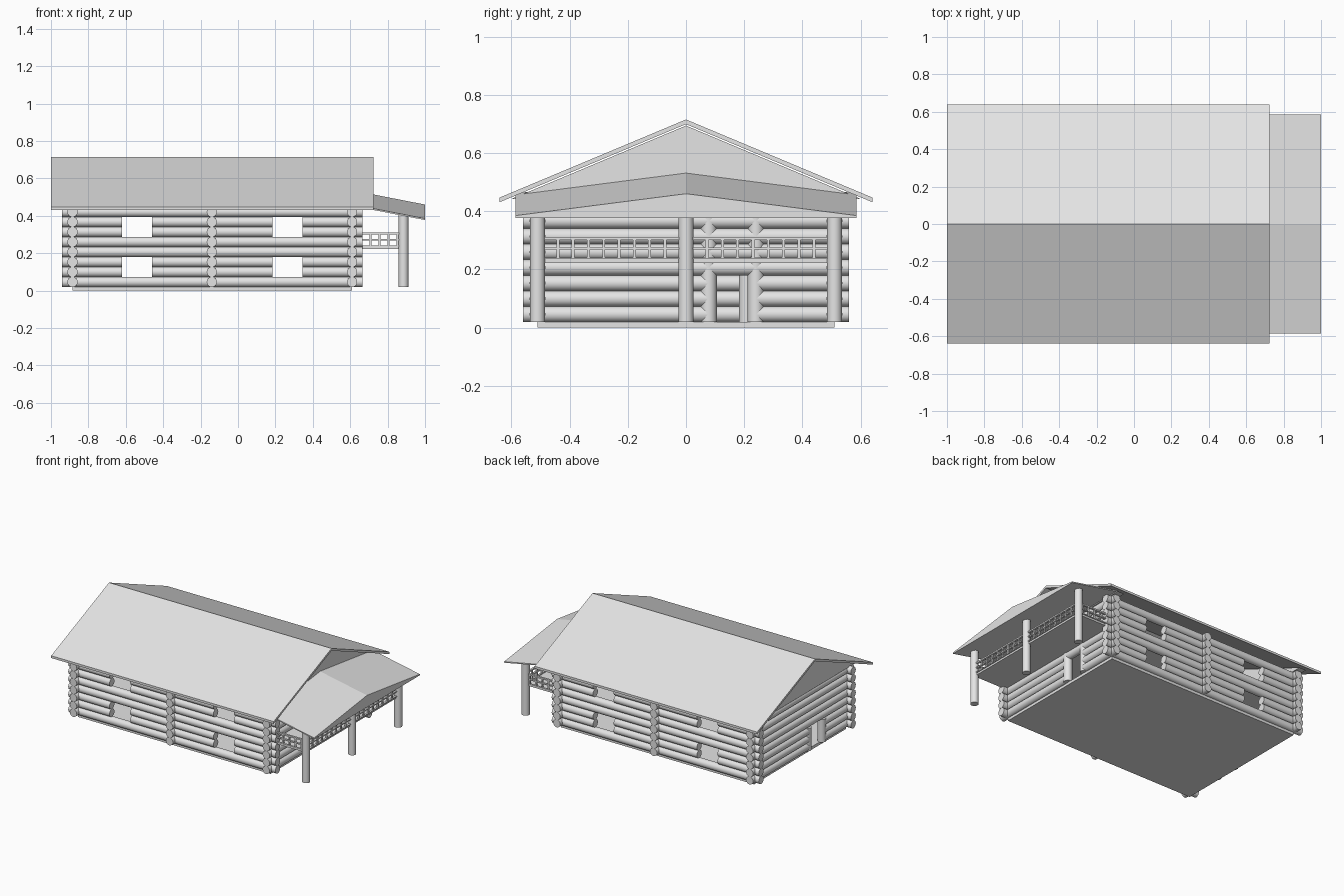
import bpy
import bmesh
import math
from mathutils import Matrix, Vector

if "Cube" in bpy.data.objects:
    bpy.data.objects.remove(bpy.data.objects["Cube"])

GREY = (0.78, 0.78, 0.78, 1)
mat = bpy.data.materials.new("light grey")
mat.use_nodes = True
mat.diffuse_color = GREY
mat.node_tree.nodes["Principled BSDF"].inputs["Base Color"].default_value = GREY

ROWS, PITCH, BASE, R = 8, 0.0535, 0.046, 0.0275
WALL_Y, LEFT_X, RIGHT_X, MID_X = 0.51, 0.61, -0.885, -0.14


def finish(name, bm, smooth=False):
    bmesh.ops.recalc_face_normals(bm, faces=bm.faces)
    mesh = bpy.data.meshes.new(name)
    bm.to_mesh(mesh)
    bm.free()
    mesh.materials.append(mat)
    obj = bpy.data.objects.new(name, mesh)
    bpy.context.collection.objects.link(obj)
    if smooth:
        bpy.ops.object.select_all(action="DESELECT")
        obj.select_set(True)
        bpy.context.view_layer.objects.active = obj
        bpy.ops.object.shade_smooth_by_angle(angle=math.radians(40))
    return obj


def add_log(bm, a, b, radius=R):
    a, b = Vector(a), Vector(b)
    turn = (b - a).to_track_quat("Z", "Y").to_matrix().to_4x4()
    bmesh.ops.create_cone(bm, cap_ends=True, segments=16, radius1=radius, radius2=radius,
                          depth=(b - a).length, matrix=Matrix.Translation((a + b) / 2) @ turn)


def add_box(bm, lo, hi):
    lo, hi = Vector(lo), Vector(hi)
    bmesh.ops.create_cube(bm, size=1, matrix=Matrix.Translation((lo + hi) / 2)
                          @ Matrix.Diagonal((*(hi - lo), 1)))


def box(name, lo, hi):
    bm = bmesh.new()
    add_box(bm, lo, hi)
    return finish(name, bm)


def loft(name, first, second):
    """Solid between two matching outlines."""
    bm = bmesh.new()
    a = [bm.verts.new(p) for p in first]
    b = [bm.verts.new(p) for p in second]
    bm.faces.new(a)
    bm.faces.new(b)
    for i in range(len(a)):
        j = (i + 1) % len(a)
        bm.faces.new((a[i], a[j], b[j], b[i]))
    return finish(name, bm)


def log_wall(name, along_x, offset, lo, hi, openings):
    """Stacked logs, left out between start and end in the rows of each opening."""
    bm = bmesh.new()
    for row in range(ROWS):
        z = BASE + row * PITCH
        cuts = [lo]
        for start, end, rows in openings:
            if row in rows:
                cuts += [start, end]
        cuts.append(hi)
        for s, e in zip(cuts[::2], cuts[1::2]):
            if along_x:
                add_log(bm, (s, offset, z), (e, offset, z))
            else:
                add_log(bm, (offset, s, z), (offset, e, z))
    finish(name, bm, True)


# Floors
box("foundation", (RIGHT_X, -WALL_Y, 0), (LEFT_X, WALL_Y, 0.02))
box("upper_floor", (RIGHT_X, -WALL_Y, 0.222), (LEFT_X, WALL_Y, 0.235))
box("balcony_floor", (LEFT_X, -WALL_Y, 0.222), (0.885, WALL_Y, 0.235))

# Log walls with window and door openings
window_rows, door_rows = (1, 2, 5, 6), (0, 1, 2)
windows = [(-0.62, -0.46, window_rows), (0.185, 0.345, window_rows)]
for side, label in ((-1, "front"), (1, "back")):
    log_wall(label + "_wall", True, side * WALL_Y, -0.94, 0.665, windows)
log_wall("left_wall", False, LEFT_X, -0.56, 0.56, [(0.08, 0.24, door_rows)])
log_wall("right_wall", False, RIGHT_X, -0.56, 0.56, [(-0.24, -0.08, door_rows)])
log_wall("middle_wall", False, MID_X, -0.56, 0.56, [(0.05, 0.21, door_rows)])

# Upright logs beside the doors
for label, x, ys, top in (("left", LEFT_X, (0.078, 0.24), 0.44),
                          ("right", RIGHT_X, (-0.24, -0.078), 0.18),
                          ("middle", MID_X, (0.05, 0.21), 0.18)):
    bm = bmesh.new()
    for y in ys:
        add_log(bm, (x, y, 0.02), (x, y, top), 0.028)
    finish(label + "_door_posts", bm, True)

# Main roof slab and gable ends
outline = [(-0.64, 0.447), (0, 0.715), (0.64, 0.447), (0.64, 0.431), (0, 0.699), (-0.64, 0.431)]
loft("main_roof", [(-1, y, z) for y, z in outline], [(0.725, y, z) for y, z in outline])
gable = [(-0.6, 0.442), (0.6, 0.442), (0, 0.694)]
for label, x in (("left", LEFT_X), ("right", RIGHT_X)):
    loft(label + "_gable", [(x - 0.026, y, z) for y, z in gable],
         [(x + 0.026, y, z) for y, z in gable])

# Porch roof, a shallow wedge sloping outward
porch = [(-0.585, 0.377), (0.585, 0.377), (0.585, 0.385), (0, 0.46), (-0.585, 0.385)]
loft("porch_roof", [(LEFT_X, y, z + 0.076) for y, z in porch], [(1, y, z) for y, z in porch])

# Porch posts
bm = bmesh.new()
for y in (-WALL_Y, 0, WALL_Y):
    add_log(bm, (0.885, y, 0.02), (0.885, y, 0.405), 0.026)
finish("porch_posts", bm, True)

# Balcony railing
bm = bmesh.new()
for low, high in ((0.235, 0.241), (0.268, 0.276), (0.301, 0.311)):
    add_box(bm, (0.878, -WALL_Y, low), (0.892, WALL_Y, high))
    for y in (-WALL_Y, WALL_Y):
        add_box(bm, (LEFT_X, y - 0.007, low), (0.885, y + 0.007, high))
for side in (-1, 1):
    for i in range(1, 9):
        y = side * (0.02 + i * 0.0525)
        add_box(bm, (0.88, y - 0.005, 0.235), (0.89, y + 0.005, 0.305))
    for i in range(5):
        x = 0.66 + i * 0.048
        y = side * WALL_Y
        add_box(bm, (x - 0.005, y - 0.005, 0.235), (x + 0.005, y + 0.005, 0.305))
finish("balcony_railing", bm)
